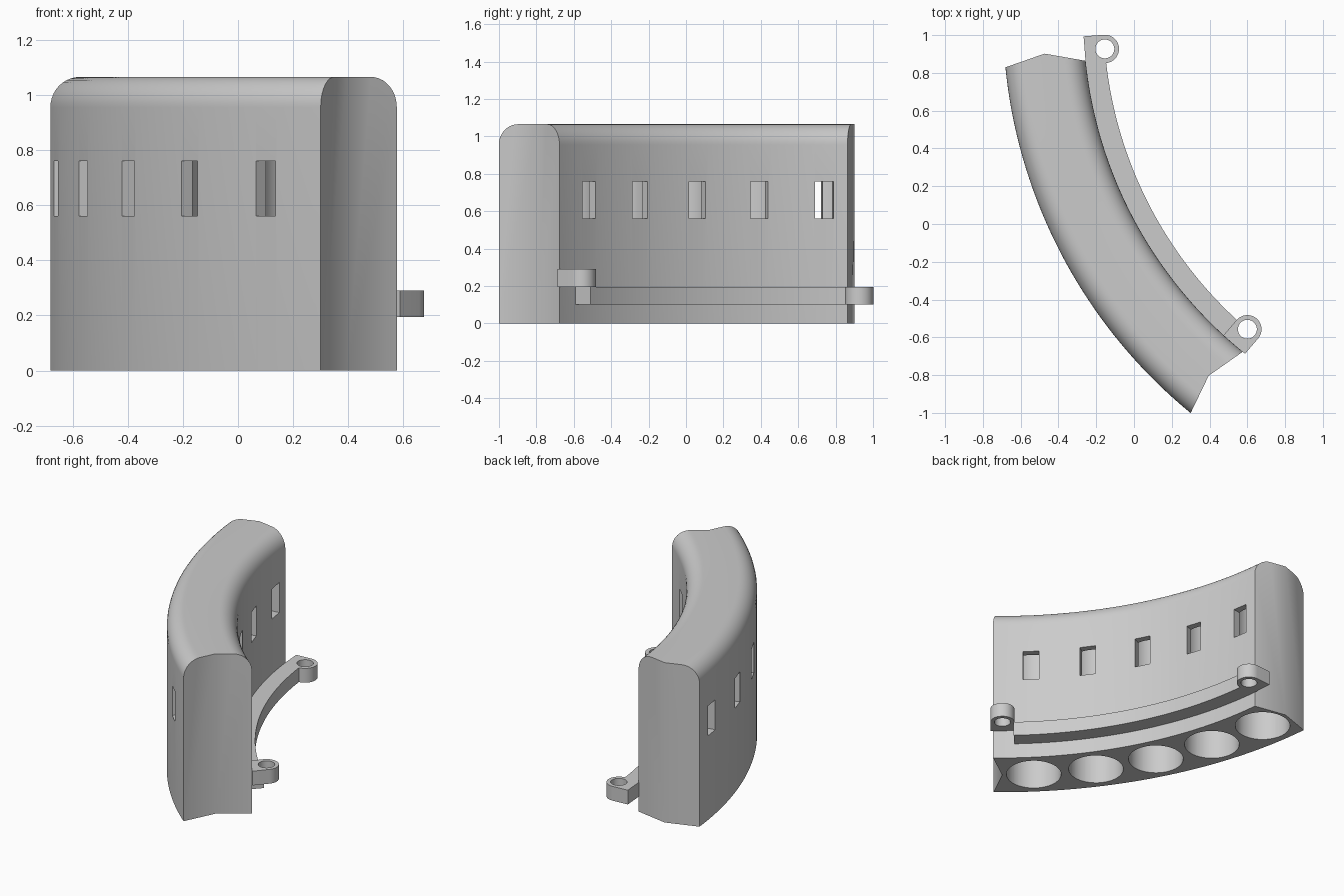
import bpy, bmesh
from math import sin, cos, pi, radians
from mathutils import Vector, Matrix

if "Cube" in bpy.data.objects:
    bpy.data.objects.remove(bpy.data.objects["Cube"])

grey = bpy.data.materials.new("light grey plastic")
grey.use_nodes = True
colour = (0.6, 0.6, 0.6, 1)
grey.diffuse_color = colour
grey.node_tree.nodes["Principled BSDF"].inputs["Base Color"].default_value = colour

CENTRE = Vector((2.019, 1.098))   # centre of the ring the segment belongs to
R = 2.5                           # mid-wall radius
HALF = 0.213                      # half wall thickness
HEIGHT = 1.065
START, SWEEP = 184.5, 45
R_IN = R - HALF
R_TAB = 2.18


def polar(r, deg):
    a = radians(deg)
    return CENTRE + Vector((r * cos(a), r * sin(a)))


def finish(name, bm):
    bmesh.ops.recalc_face_normals(bm, faces=bm.faces)
    mesh = bpy.data.meshes.new(name)
    bm.to_mesh(mesh)
    bm.free()
    mesh.materials.append(grey)
    obj = bpy.data.objects.new(name, mesh)
    bpy.context.collection.objects.link(obj)
    return obj


def prism(name, plan, z0, z1):
    bm = bmesh.new()
    low = [bm.verts.new((p.x, p.y, z0)) for p in plan]
    high = [bm.verts.new((p.x, p.y, z1)) for p in plan]
    bm.faces.new(low)
    bm.faces.new(high)
    n = len(plan)
    for i in range(n):
        j = (i + 1) % n
        bm.faces.new((low[i], low[j], high[j], high[i]))
    return finish(name, bm)


def circle(c, r, n=48):
    return [c + Vector((r * cos(2 * pi * i / n), r * sin(2 * pi * i / n))) for i in range(n)]


def activate(obj):
    bpy.ops.object.select_all(action='DESELECT')
    obj.select_set(True)
    bpy.context.view_layer.objects.active = obj


def cut(obj, cutter):
    cutter.hide_render = True
    activate(obj)
    mod = obj.modifiers.new("cut", 'BOOLEAN')
    mod.operation = 'DIFFERENCE'
    mod.solver = 'EXACT'
    mod.object = cutter
    bpy.ops.object.modifier_apply(modifier=mod.name)
    bpy.data.objects.remove(cutter)


def smooth(obj):
    activate(obj)
    bpy.ops.object.shade_smooth_by_angle(angle=radians(30))


# Curved body: rounded-top section swept round the ring, with V-shaped ends
def section():
    fillet, steps = 0.11, 10
    pts = [(0, 0), (HALF, 0)]
    for i in range(steps + 1):
        a = pi / 2 * i / steps
        pts.append((HALF - fillet + fillet * cos(a), HEIGHT - fillet + fillet * sin(a)))
    mirrored = [(-s, z) for s, z in reversed(pts[1:])]
    return pts + [(0, HEIGHT)] + mirrored


profile = section()
mid = polar(R, START)
outer = polar(R + HALF, START + 1.18)
inner = polar(R_IN, START + 1.38)
segments = 60
bm = bmesh.new()
rings = []
for k in range(segments + 1):
    turn = Matrix.Rotation(radians(SWEEP * k / segments), 2)
    ring = []
    for s, z in profile:
        p = mid.lerp(outer if s > 0 else inner, abs(s) / HALF)
        p = CENTRE + turn @ (p - CENTRE)
        ring.append(bm.verts.new((p.x, p.y, z)))
    rings.append(ring)
count = len(profile)
for a, b in zip(rings, rings[1:]):
    for i in range(count):
        j = (i + 1) % count
        bm.faces.new((a[i], a[j], b[j], b[i]))
top = count // 2
for ring in (rings[0], rings[-1]):
    bm.faces.new(ring[:top + 1])
    bm.faces.new(ring[top:] + ring[:1])
body = finish("curved_body", bm)

# Five round sockets open at the bottom, each with a slot through both walls
for k in range(5):
    angle = START + SWEEP * (k + 0.5) / 5
    cut(body, prism("socket_cutter", circle(polar(R, angle), 0.17, 64), -0.1, 1.02))
    out = polar(1, angle) - CENTRE
    side = Vector((-out.y, out.x)) * 0.05
    c = polar(R, angle)
    plan = [c + out * 0.3 + side, c - out * 0.3 + side, c - out * 0.3 - side, c + out * 0.3 - side]
    cut(body, prism("slot_cutter", plan, 0.56, 0.76))
smooth(body)

# Rail along the inner wall
first, last, n = START + 1.8, START + SWEEP - 1.95, 50
angles = [first + (last - first) * i / n for i in range(n + 1)]
rail = prism("inner_rail",
             [polar(R_TAB, a) for a in angles] + [polar(R_IN + 0.01, a) for a in reversed(angles)],
             0.10, 0.195)
smooth(rail)


# Rounded joining lugs with a pin hole, one at each end
def lug(name, angle, z0):
    c = polar(R_TAB, angle)
    out = (c - CENTRE).normalized()
    side = Vector((-out.y, out.x))
    r, reach = 0.075, R_IN - R_TAB
    plan = [c + out * reach - side * r, c + out * reach + side * r]
    for i in range(25):
        a = pi * i / 24
        plan.append(c + side * r * cos(a) - out * r * sin(a))
    obj = prism(name, plan, z0, z0 + 0.095)
    cut(obj, prism("pin_cutter", circle(c, 0.05), z0 - 0.1, z0 + 0.2))
    smooth(obj)


lug("lower_lug", START, 0.10)
lug("upper_lug", START + SWEEP - 0.1, 0.195)
